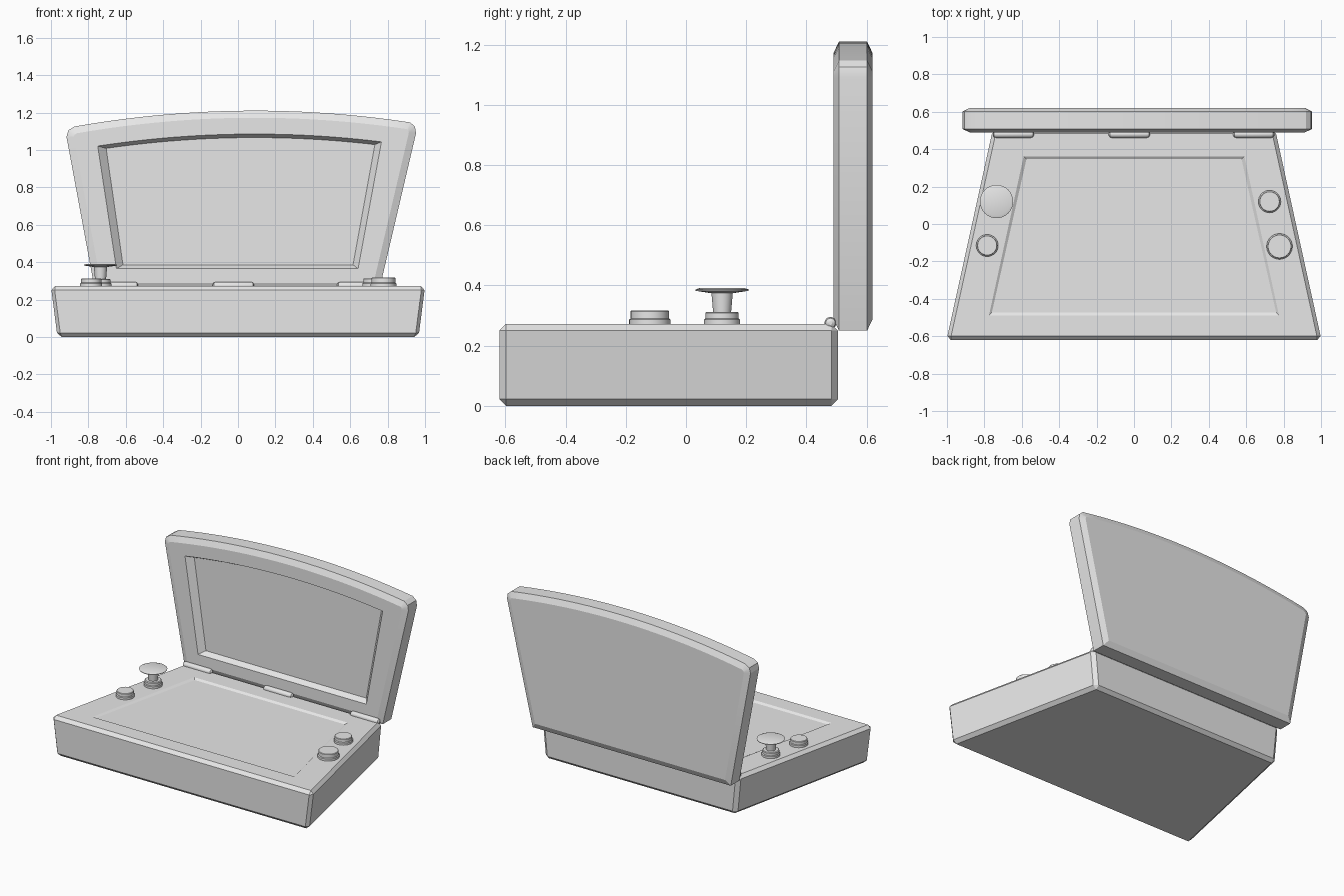
import bpy, bmesh, math
from mathutils import Vector

if "Cube" in bpy.data.objects:
    bpy.data.objects.remove(bpy.data.objects["Cube"], do_unlink=True)

grey = bpy.data.materials.new("light_grey")
grey.use_nodes = True
grey.diffuse_color = (0.8, 0.8, 0.8, 1)
grey.node_tree.nodes["Principled BSDF"].inputs["Base Color"].default_value = (0.8, 0.8, 0.8, 1)


def finish(name, bm):
    bmesh.ops.recalc_face_normals(bm, faces=bm.faces)
    mesh = bpy.data.meshes.new(name)
    bm.to_mesh(mesh)
    bm.free()
    mesh.materials.append(grey)
    obj = bpy.data.objects.new(name, mesh)
    bpy.context.collection.objects.link(obj)
    bpy.ops.object.select_all(action='DESELECT')
    obj.select_set(True)
    bpy.context.view_layer.objects.active = obj
    bpy.ops.object.shade_smooth_by_angle(angle=math.radians(25))
    return obj


def loft(name, rings):
    """Join closed rings of equal length and cap both ends."""
    bm = bmesh.new()
    loops = [[bm.verts.new(p) for p in ring] for ring in rings]
    n = len(loops[0])
    for a, b in zip(loops, loops[1:]):
        for i in range(n):
            j = (i + 1) % n
            bm.faces.new((a[i], a[j], b[j], b[i]))
    bm.faces.new(loops[0])
    bm.faces.new(loops[-1])
    return finish(name, bm)


def lathe(name, profile, centre, axis='Z', sides=32):
    """Spin (radius, height) pairs round an upright or sideways axis."""
    rings = []
    for r, h in profile:
        ring = []
        for i in range(sides):
            a = 2 * math.pi * i / sides
            c, s = r * math.cos(a), r * math.sin(a)
            p = Vector((c, s, h)) if axis == 'Z' else Vector((h, c, s))
            ring.append(p + Vector(centre))
        rings.append(ring)
    return loft(name, rings)


def inset(points, d):
    """Mitred inward offset of a clockwise outline."""
    out = []
    for i, p in enumerate(points):
        e1 = (p - points[i - 1]).normalized()
        e2 = (points[(i + 1) % len(points)] - p).normalized()
        n1, n2 = Vector((e1.y, -e1.x)), Vector((e2.y, -e2.x))
        m = (n1 + n2).normalized()
        out.append(p + m * d / m.dot(n1))
    return out


def arch(x0, x1, peak, count):
    """Points along the shallow curve of the lid."""
    xs = [x0 + (x1 - x0) * i / (count - 1) for i in range(count)]
    return [Vector((x, peak - 0.091 * (x - 0.09) ** 2)) for x in xs]


# Base: tapered wedge, bevelled, with a shallow sunken panel on top
TOP = 0.272
bm = bmesh.new()
rings = []
for z, k in ((0, 0.965), (TOP, 1)):
    rings.append([bm.verts.new((x * k, y, z)) for x, y in
                  ((-1.005, -0.62), (1.005, -0.62), (0.757, 0.505), (-0.757, 0.505))])
for i in range(4):
    j = (i + 1) % 4
    bm.faces.new((rings[0][i], rings[0][j], rings[1][j], rings[1][i]))
bm.faces.new(rings[0][::-1])
bm.faces.new(rings[1])
bmesh.ops.bevel(bm, geom=bm.edges[:], offset=0.022, segments=1, affect='EDGES')
panel = max(bm.faces, key=lambda f: f.calc_center_median().z)
for margin, depth in ((0, 0), (0.015, 0.01)):
    bmesh.ops.inset_individual(bm, faces=[panel], thickness=0.02)
    for v in panel.verts:
        back = v.co.y > 0
        half = (0.59 if back else 0.775) - margin
        v.co = (math.copysign(half, v.co.x),
                0.362 - margin if back else -0.488 + margin, TOP - depth)
finish("base", bm)

# Lid: arched outline, chamfered front and back, recessed screen
left = [(-0.765, 0.25), (-0.917, 1.07), (-0.907, 1.105)]
right = [(0.946, 1.125), (0.952, 1.09), (0.755, 0.25)]
outline = ([Vector(p) for p in left] + arch(-0.875, 0.92, 1.21, 22)
           + [Vector(p) for p in right])
opening = ([Vector((-0.65, 0.365))] + arch(-0.75, 0.767, 1.085, 26)
           + [Vector((0.642, 0.365))])
floor = ([Vector((-0.615, 0.386))] + arch(-0.705, 0.732, 1.066, 26)
         + [Vector((0.615, 0.386))])
inner = inset(outline, 0.038)
layers = [(inner, 0.62), (outline, 0.602), (outline, 0.508),
          (inner, 0.49), (opening, 0.49), (floor, 0.527)]
loft("lid", [[(p.x, y, p.y) for p in pts] for pts, y in layers])

# Hinges: three short rounded barrels
for name, x in (("right", -0.645), ("middle", -0.025), ("left", 0.64)):
    lathe(name + "_hinge",
          [(0.006, -0.11), (0.016, -0.104), (0.02, -0.09),
           (0.02, 0.09), (0.016, 0.104), (0.006, 0.11)],
          (x, 0.48, 0.275), axis='X', sides=16)

# Buttons: a collar with a slightly narrower raised cap
for name, x, y, r, h in (("right_front_button", -0.785, -0.115, 0.059, 0.04),
                         ("left_front_button", 0.778, -0.12, 0.069, 0.045),
                         ("left_rear_button", 0.725, 0.12, 0.06, 0.04)):
    lathe(name, [(r, -0.01), (r, 0.014), (r - 0.005, 0.018),
                 (r - 0.005, h - 0.003), (r - 0.008, h)], (x, y, TOP))

# Control stick: socket, flared stem and wide flat cap
stick = (-0.735, 0.12, TOP)
lathe("stick_socket", [(0.058, -0.01), (0.058, 0.014), (0.053, 0.018),
                       (0.053, 0.035), (0.048, 0.039)], stick)
lathe("stick_stem", [(0.029, 0.03), (0.036, 0.108)], stick)
lathe("stick_cap", [(0.036, 0.102), (0.088, 0.11), (0.089, 0.114),
                    (0.075, 0.119)], stick)
